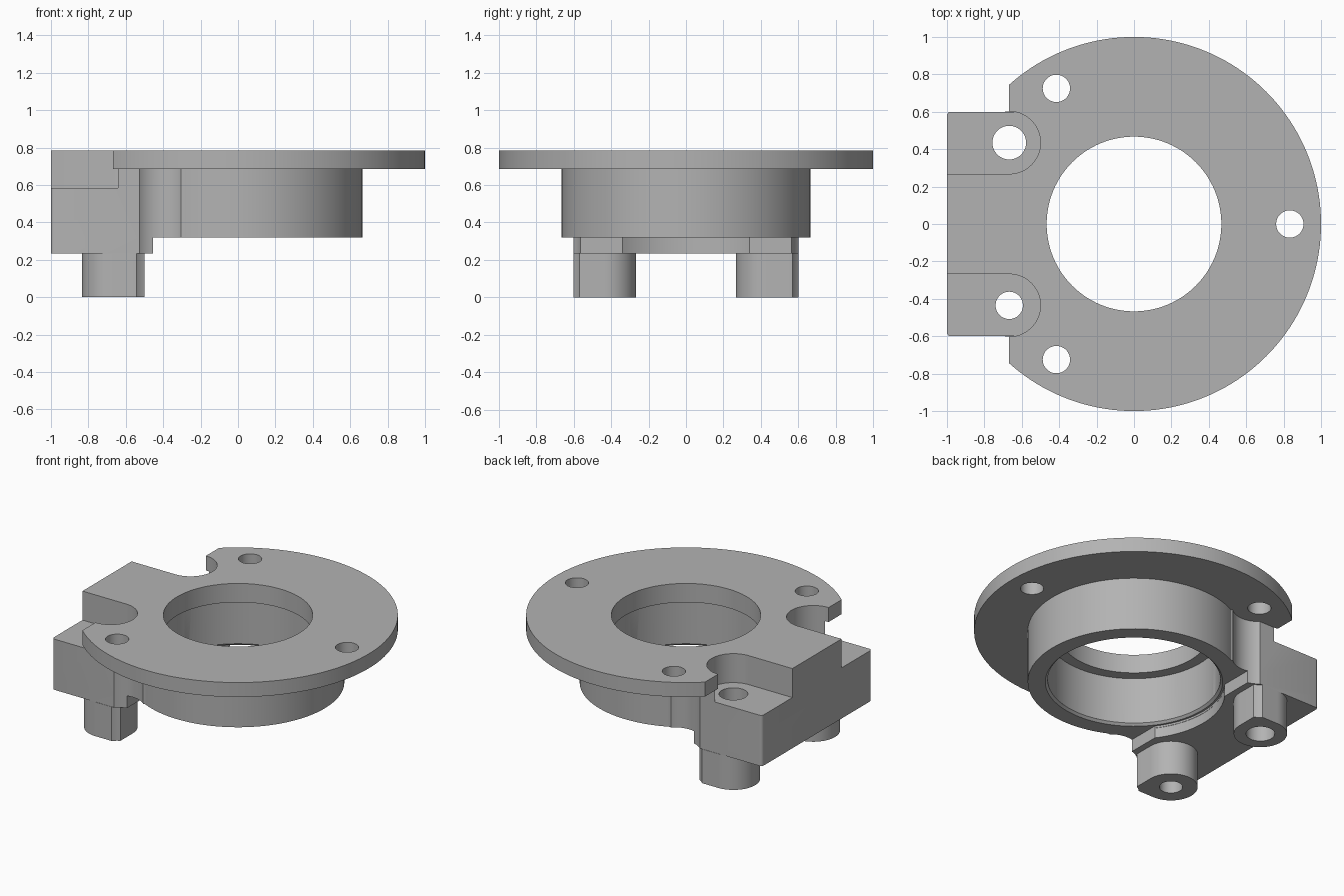
import bpy
import bmesh
from math import cos, sin, pi, radians

cube = bpy.data.objects.get("Cube")
if cube:
    bpy.data.objects.remove(cube, do_unlink=True)

grey = bpy.data.materials.new("plain_grey")
grey.use_nodes = True
grey.diffuse_color = (0.45, 0.45, 0.45, 1)
grey.node_tree.nodes["Principled BSDF"].inputs["Base Color"].default_value = grey.diffuse_color

# Main heights and radii
BASE, SLAB, POCKET, UNDER, TOP = 0.235, 0.32, 0.585, 0.685, 0.785
BOSS_X, BOSS_Y, BOSS_R = -0.667, 0.435, 0.167
SCREW_X, SCREW_Y, SCREW_R = -0.415, 0.725, 0.073


def arc(x, y, r, start, end, steps):
    """Points along a circular arc, angles in degrees."""
    angles = [radians(start + (end - start) * i / steps) for i in range(steps + 1)]
    return [(x + r * cos(a), y + r * sin(a)) for a in angles]


def prism(name, outline, z0, z1):
    """Extrude a flat outline between two heights."""
    bm = bmesh.new()
    face = bm.faces.new([bm.verts.new((x, y, z0)) for x, y in outline])
    new = bmesh.ops.extrude_face_region(bm, geom=[face])["geom"]
    for v in new:
        if isinstance(v, bmesh.types.BMVert):
            v.co.z = z1
    bmesh.ops.recalc_face_normals(bm, faces=bm.faces)
    mesh = bpy.data.meshes.new(name)
    bm.to_mesh(mesh)
    bm.free()
    mesh.materials.append(grey)
    obj = bpy.data.objects.new(name, mesh)
    bpy.context.collection.objects.link(obj)
    return obj


def box(name, x0, x1, y0, y1, z0, z1):
    return prism(name, [(x0, y0), (x1, y0), (x1, y1), (x0, y1)], z0, z1)


def disc(name, x, y, r, z0, z1, steps=96):
    return prism(name, arc(x, y, r, 0, 360, steps)[:-1], z0, z1)


def combine(target, tool, operation):
    """Apply a boolean and discard the tool."""
    mod = target.modifiers.new("join", "BOOLEAN")
    mod.operation, mod.object, mod.solver = operation, tool, "EXACT"
    bpy.context.view_layer.update()
    with bpy.context.temp_override(object=target, active_object=target):
        bpy.ops.object.modifier_apply(modifier=mod.name)
    bpy.data.objects.remove(tool, do_unlink=True)


def add(target, tool):
    combine(target, tool, "UNION")


def cut(target, tool):
    combine(target, tool, "DIFFERENCE")


def block_outline(x_end):
    """Rectangle with small rounded corners on its outer end."""
    r = 0.02
    return ([(x_end, -0.6), (x_end, 0.6)] + arc(-1 + r, 0.6 - r, r, 90, 180, 4)
            + arc(-1 + r, -0.6 + r, r, 180, 270, 4))


# Flange disc with one flat side
body = disc("flange_housing", 0, 0, 1, UNDER, TOP, 160)
cut(body, box("flat_cut", -1.2, BOSS_X, -1.2, 1.2, 0.5, 1))
add(body, prism("block_top", block_outline(-0.6), UNDER, TOP))

# Mounting block: tall part and the slab beneath it
block = prism("mounting_block", block_outline(-0.2), SLAB, UNDER)
slab = prism("mounting_slab", block_outline(-0.455), BASE, SLAB)
cut(slab, disc("slab_clearance", 0, 0, 0.568, 0, 0.5, 128))
add(block, slab)
for side in (-1, 1):
    cut(block, disc("screw_clearance", SCREW_X, side * SCREW_Y, BOSS_R, 0, 0.75))

# Hub
add(block, disc("hub", 0, 0, 0.665, SLAB, UNDER, 128))
add(body, block)

# Bosses: round with one square, trimmed corner
for side in (-1, 1):
    pts = arc(BOSS_X, BOSS_Y, BOSS_R, 90, 360, 48)
    pts += [(BOSS_X + BOSS_R, BOSS_Y + BOSS_R)]
    boss = prism("boss", [(x, side * y) for x, y in pts], 0, BASE)
    cut(boss, disc("corner_trim", SCREW_X, side * SCREW_Y, 0.178, -0.1, 0.5))
    add(body, boss)

# Stepped bore with a chamfered mouth
cut(body, disc("top_bore", 0, 0, 0.467, 0.1, 1, 128))
cut(body, disc("main_bore", 0, 0, 0.54, 0.1, 0.655, 128))
mouth = disc("mouth_chamfer", 0, 0, 0.555, SLAB - 0.015, SLAB + 0.015, 128)
for v in mouth.data.vertices:
    r = 0.57 if v.co.z < SLAB else 0.54
    v.co.x, v.co.y = v.co.x * r / 0.555, v.co.y * r / 0.555
cut(body, mouth)

# Pockets and screw holes on both sides
for side, hole_r in ((-1, 0.073), (1, 0.09)):
    y0, y1 = sorted((side * (BOSS_Y - BOSS_R), side * 0.9))
    pocket = box("pocket", -1.2, BOSS_X, y0, y1, POCKET, 1)
    add(pocket, disc("pocket_end", BOSS_X, side * BOSS_Y, BOSS_R, POCKET, 1))
    cut(body, pocket)
    cut(body, disc("boss_hole", BOSS_X, side * BOSS_Y, hole_r, -0.1, 1, 64))
    cut(body, disc("flange_hole", SCREW_X, side * SCREW_Y, SCREW_R, 0.5, 1, 64))
cut(body, disc("flange_hole", 0.833, 0, SCREW_R, 0.5, 1, 64))

# Smooth the round walls, keep the edges sharp
bpy.ops.object.select_all(action="DESELECT")
body.select_set(True)
bpy.context.view_layer.objects.active = body
bpy.ops.object.shade_smooth_by_angle(angle=radians(25))
